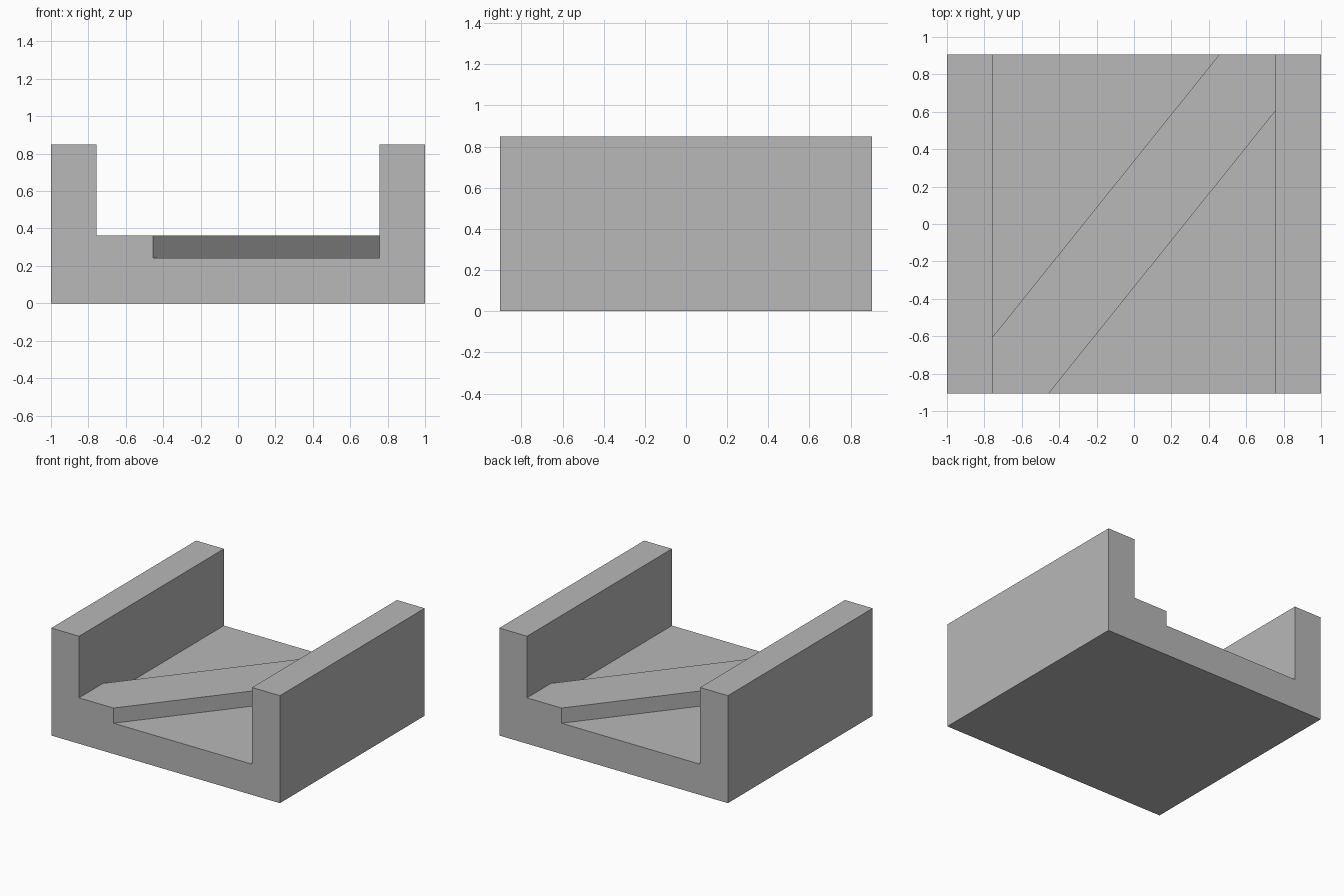
import bpy
import bmesh
from mathutils import Vector

cube = bpy.data.objects.get("Cube")
if cube:
    bpy.data.objects.remove(cube, do_unlink=True)

HALF_WIDTH, HALF_DEPTH, HEIGHT = 1.0, 0.905, 0.85
INNER = 0.757        # half width of the channel
FLOOR, RIB_TOP = 0.243, 0.363
RIB_END = 0.455      # where the rib edge meets the open ends
RIB_SIDE = 0.605     # where the rib edge meets the walls

grey = bpy.data.materials.new("plain grey")
grey.use_nodes = True
colour = (0.48, 0.48, 0.48, 1)
grey.diffuse_color = colour
grey.node_tree.nodes["Principled BSDF"].inputs["Base Color"].default_value = colour


def extrude_profile(name, points, direction):
    """Make a closed solid by sweeping a flat outline along a direction."""
    bm = bmesh.new()
    face = bm.faces.new([bm.verts.new(p) for p in points])
    swept = bmesh.ops.extrude_face_region(bm, geom=[face], use_keep_orig=True)
    moved = [g for g in swept["geom"] if isinstance(g, bmesh.types.BMVert)]
    bmesh.ops.translate(bm, verts=moved, vec=Vector(direction))
    bmesh.ops.recalc_face_normals(bm, faces=bm.faces)
    mesh = bpy.data.meshes.new(name)
    bm.to_mesh(mesh)
    bm.free()
    mesh.materials.append(grey)
    obj = bpy.data.objects.new(name, mesh)
    bpy.context.collection.objects.link(obj)
    return obj


# U-shaped channel: mirrored half profile swept from front to back
half = [(HALF_WIDTH, 0), (HALF_WIDTH, HEIGHT), (INNER, HEIGHT), (INNER, FLOOR)]
outline = half + [(-x, z) for x, z in reversed(half)]
extrude_profile("channel_body", [(x, -HALF_DEPTH, z) for x, z in outline],
                (0, 2 * HALF_DEPTH, 0))

# Diagonal rib on the floor: half outline repeated by a half turn
corner = [(-INNER, -RIB_SIDE), (-INNER, -HALF_DEPTH), (-RIB_END, -HALF_DEPTH)]
outline = corner + [(-x, -y) for x, y in corner]
extrude_profile("diagonal_rib", [(x, y, FLOOR) for x, y in outline],
                (0, 0, RIB_TOP - FLOOR))
